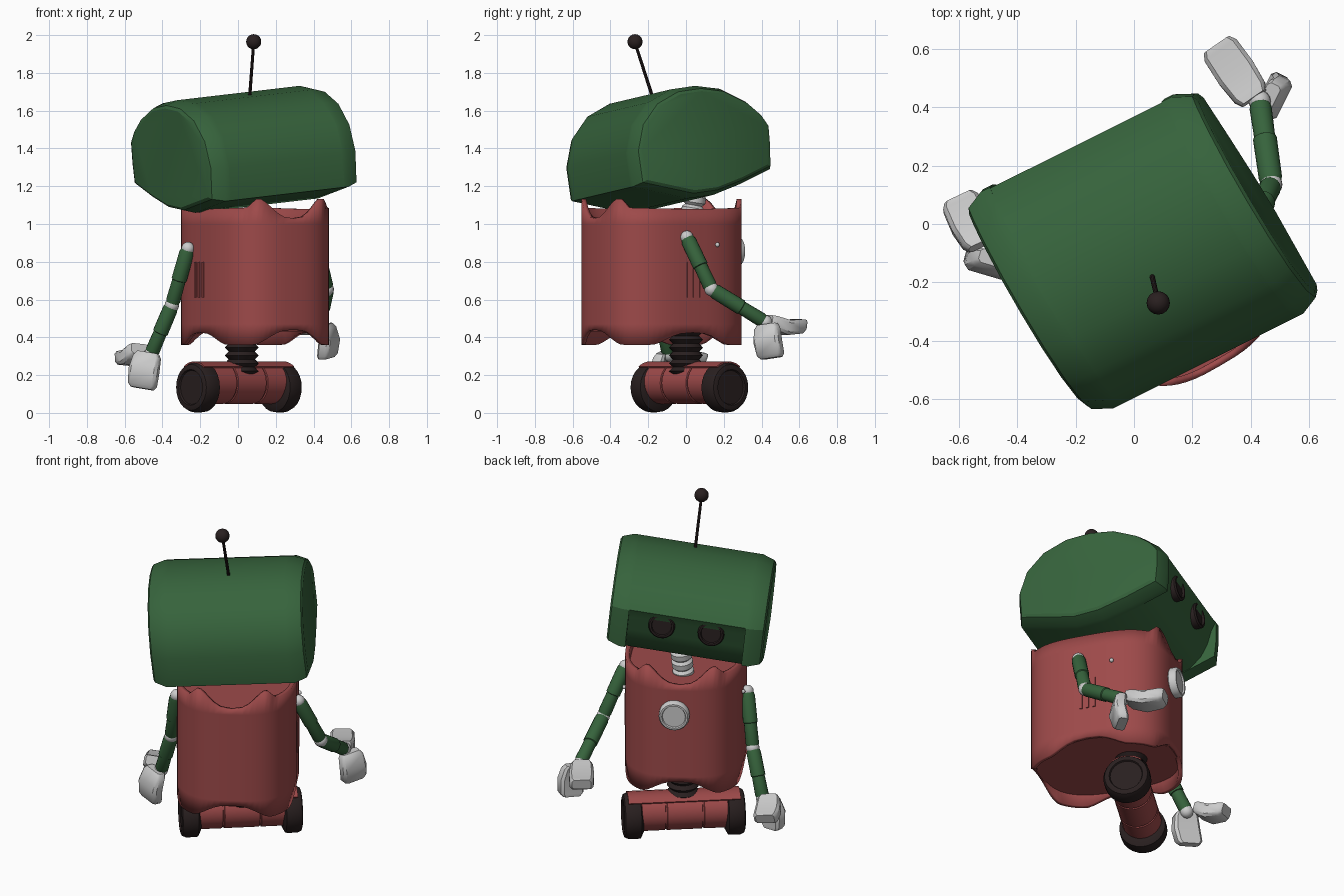
import bpy, bmesh
from math import radians, cos, sin, pi, copysign
from mathutils import Matrix, Vector

if "Cube" in bpy.data.objects:
    bpy.data.objects.remove(bpy.data.objects["Cube"])


def material(name, col):
    m = bpy.data.materials.new(name)
    m.diffuse_color = (*col, 1)
    m.use_nodes = True
    m.node_tree.nodes["Principled BSDF"].inputs["Base Color"].default_value = m.diffuse_color
    return m


RED = material("red_paint", (0.34, 0.068, 0.068))
GREEN = material("green_paint", (0.037, 0.125, 0.045))
DARK = material("dark_rubber", (0.022, 0.014, 0.014))


def frame(x, y, z, yaw, roll=0):
    return Matrix.Translation((x, y, z)) @ Matrix.Rotation(radians(yaw), 4, 'Z') @ Matrix.Rotation(radians(roll), 4, 'Y')


BODY = frame(0.09, -0.13, 0, 30)          # local: x sideways, y forwards
LEAN = Matrix.Identity(4)
LEAN[0][1] = -0.07
HEAD = frame(0.03, -0.10, 1.395, 26.5, -6) @ LEAN
BASE = frame(0.005, 0.018, 0, 41)


def finish(name, bm, mat, m=Matrix(), angle=35):
    bm.transform(m)
    bmesh.ops.recalc_face_normals(bm, faces=bm.faces)
    me = bpy.data.meshes.new(name)
    bm.to_mesh(me)
    bm.free()
    ob = bpy.data.objects.new(name, me)
    bpy.context.collection.objects.link(ob)
    if mat:
        me.materials.append(mat)
    bpy.ops.object.select_all(action='DESELECT')
    ob.select_set(True)
    bpy.context.view_layer.objects.active = ob
    bpy.ops.object.shade_smooth_by_angle(angle=radians(angle))
    return ob


def loft(name, rings, mat, m=Matrix(), cap=True, angle=35):
    bm = bmesh.new()
    rows = [[bm.verts.new(p) for p in r] for r in rings]
    n = len(rows[0])
    for a, b in zip(rows, rows[1:]):
        for i in range(n):
            bm.faces.new((a[i], a[(i + 1) % n], b[(i + 1) % n], b[i]))
    if cap:
        bm.faces.new(rows[0])
        bm.faces.new(rows[-1])
    return finish(name, bm, mat, m, angle)


def lathe(name, profile, a, b, mat, m=Matrix(), n=24):
    """profile of (radius, distance along the line a to b as a fraction)"""
    a, b = Vector(a), Vector(b)
    q = (b - a).to_track_quat('Z', 'Y')
    rings = [[a + (b - a) * t + q @ Vector((r * cos(2 * pi * i / n), r * sin(2 * pi * i / n), 0))
              for i in range(n)] for r, t in profile]
    return loft(name, rings, mat, m)


def ball(name, p, r, mat, m=Matrix()):
    bm = bmesh.new()
    bmesh.ops.create_uvsphere(bm, u_segments=16, v_segments=10, radius=r)
    return finish(name, bm, mat, m @ Matrix.Translation(p), 60)


# torso: hollow rounded shell with wavy rims
def outline(phi, k=1.0):
    c, s = cos(phi), sin(phi)
    return (k * copysign(abs(c) ** 0.7 * 0.335, c), k * copysign(abs(s) ** 0.7 * 0.41, s))


def wave(keys, u):
    for (a, p), (b, q) in zip(keys, keys[1:]):
        if u <= b + 1e-6:
            t = (u - a) / (b - a)
            return p + (q - p) * t * t * (3 - 2 * t)


TOP = ((0, 1.03), (28, 1.135), (42, 1.085), (90, 1.08))
BOTTOM = ((0, 0.44), (34, 0.36), (62, 0.36), (90, 0.425))
N = 72
rings = []
for t in (0, 0.15, 0.85, 1):
    row = []
    for i in range(N):
        phi = 2 * pi * i / N
        u = abs(90 - (360 * i / N) % 180)
        z = (wave(BOTTOM, u), 0.47, 1.0, wave(TOP, u))[(0, 0.15, 0.85, 1).index(t)]
        row.append((*outline(phi), z))
    rings.append(row)
shell = loft("torso_shell", rings, RED, BODY, cap=False, angle=50)
sol = shell.modifiers.new("thickness", 'SOLIDIFY')
sol.thickness = 0.025
sol.offset = -1
for name, z in (("torso_floor", 0.43), ("torso_deck", 0.99)):
    loft(name, [[(*outline(2 * pi * i / 36, 0.97), z + d) for i in range(36)] for d in (0, 0.02)], RED, BODY)

# chest dial, side vents and studs
lathe("chest_dial", ((0.07, 0), (0.086, 0.3), (0.086, 0.8), (0.078, 1), (0.068, 1), (0.064, 0.85)),
      (0.03, 0.39, 0.855), (0.03, 0.45, 0.855), None, BODY, 28)
for side in (-1, 1):
    for f in (-0.03, 0.008, 0.046):
        bm = bmesh.new()
        bmesh.ops.create_cube(bm, size=1, matrix=Matrix.Translation((side * 0.333, f, 0.705))
                              @ Matrix.Diagonal((0.016, 0.016, 0.19, 1)))
        finish("side_vent", bm, RED, BODY)
    ball("side_stud", (side * 0.333, 0.15, 0.89), 0.012, None, BODY)

# head: cylinder-like section with a curved-under face between two full cheeks
BACK = [(-0.08, -0.30), (-0.41, -0.24), (-0.43, -0.06), (-0.39, 0.09), (-0.29, 0.21),
        (-0.15, 0.28), (0.0, 0.30), (0.15, 0.285), (0.30, 0.22), (0.39, 0.15)]
CHEEK = BACK + [(0.435, 0.09), (0.44, -0.03), (0.435, -0.14), (0.25, -0.22), (0.08, -0.28)]
FACE = BACK + [(0.432, 0.09), (0.41, 0.04), (0.39, -0.05), (0.355, -0.13), (0.29, -0.20), (0.08, -0.28)]


def ring(prof, x, k=1.0):
    return [(x, f * k, z * k) for f, z in prof]


loft("head", [ring(FACE, -0.34), ring(FACE, 0.34)], GREEN, HEAD, angle=28)
for side in (-1, 1):
    loft("head_cheek", [ring(CHEEK, side * x, k) for x, k in ((0.33, 1), (0.365, 1), (0.43, 0.93), (0.44, 0.88))],
         GREEN, HEAD, angle=30)
    # eyes
    e = Vector((side * 0.14, 0.395, 0.015))
    d = Vector((0, 0.99, 0.05))
    lathe("eye", ((0.075, 0), (0.075, 0.9), (0.068, 1), (0.058, 1), (0.055, 0.85)),
          e - d * 0.05, e + d * 0.03, DARK, HEAD, 24)

# antenna
lathe("antenna_rod", ((0.009, 0), (0.008, 1)), (0.06, -0.17, 1.65), (0.083, -0.27, 1.96), DARK, n=10)
ball("antenna_tip", (0.083, -0.27, 1.965), 0.04, DARK)

# neck segments
neck = [p for i in range(4) for p in ((0.045, i / 4), (0.06, i / 4 + 0.06), (0.06, i / 4 + 0.19), (0.045, i / 4 + 0.25))]
lathe("neck", neck, (0.0, 0.02, 0.98), (0.0, 0.06, 1.22), None)

# waist bellows
bellows = [p for i in range(6) for p in ((0.07, i / 6), (0.09, (i + 0.5) / 6))] + [(0.07, 1)]
lathe("waist_bellows", bellows, (0.02, 0.0, 0.2), (0.02, 0.0, 0.45), DARK)

# wheel base: axle housing, mudguard plate, wheels
lathe("axle_housing", ((0.1, 0), (0.11, 0.02), (0.11, 0.28), (0.104, 0.285), (0.104, 0.3), (0.11, 0.305),
                       (0.11, 0.695), (0.104, 0.7), (0.104, 0.715), (0.11, 0.72), (0.11, 0.98), (0.1, 1)),
      (-0.25, 0, 0.158), (0.25, 0, 0.158), RED, BASE)
arc = [radians(a) for a in range(54, 127, 12)]
guard = [(0.14 * cos(a), 0.135 + 0.138 * sin(a)) for a in arc] + [(0.125 * cos(a), 0.135 + 0.124 * sin(a)) for a in arc[::-1]]
loft("mudguard", [ring(guard, -0.315), ring(guard, 0.315)], RED, BASE)
for side in (-1, 1):
    lathe("wheel", ((0.10, 0), (0.13, 0.15), (0.132, 0.3), (0.132, 0.75), (0.122, 0.95), (0.107, 1), (0.095, 1), (0.09, 0.92)),
          (side * 0.23, 0, 0.135), (side * 0.34, 0, 0.135), DARK, BASE)


# arms: ball joints, stepped sleeves and two-paddle hands
def paddle(name, a, b, across, width, thick):
    a, b = Vector(a), Vector(b)
    z = (b - a).normalized()
    y = z.cross(Vector(across)).normalized()
    x = y.cross(z)
    rings = []
    for t, w, off in ((0, 0.7, 0), (0.12, 0.9, 0.1), (0.5, 1, 0.25), (0.9, 0.95, 0), (1, 0.75, -0.1)):
        c = a + (b - a) * t + y * thick * off
        hw, ht = width * w / 2, thick * w / 2
        rings.append([c + x * hw * p + y * ht * q for p, q in
                      ((-1, -.6), (-.8, -1), (.8, -1), (1, -.6), (1, .6), (.8, 1), (-.8, 1), (-1, .6))])
    loft(name, rings, None, angle=40)


def arm(side, shoulder, elbow, wrist):
    sleeve = ((0.032, 0), (0.040, 0.08), (0.041, 0.55), (0.036, 0.56), (0.038, 0.92), (0.030, 1))
    lathe(side + "_upper_arm", sleeve, shoulder, elbow, GREEN, n=16)
    lathe(side + "_forearm", sleeve, elbow, wrist, GREEN, n=16)
    for part, p, r in (("shoulder", shoulder, 0.035), ("elbow", elbow, 0.038), ("wrist", wrist, 0.038)):
        ball(side + "_" + part, p, r, None)


arm("right", (0.41, 0.005, 0.93), (0.47, 0.135, 0.655), (0.43, 0.42, 0.48))
paddle("right_finger", (0.41, 0.43, 0.49), (0.285, 0.61, 0.455), (0.85, 0.52, 0), 0.14, 0.08)
paddle("right_thumb", (0.46, 0.43, 0.47), (0.475, 0.45, 0.29), (0.45, 0.9, 0), 0.15, 0.07)
arm("left", (-0.265, -0.22, 0.87), (-0.35, -0.15, 0.57), (-0.46, -0.09, 0.31))
paddle("left_finger", (-0.52, -0.07, 0.34), (-0.60, 0.085, 0.28), (0.9, 0.43, -0.1), 0.14, 0.08)
paddle("left_thumb", (-0.475, -0.12, 0.32), (-0.51, -0.13, 0.13), (0.9, -0.25, 0), 0.16, 0.07)
